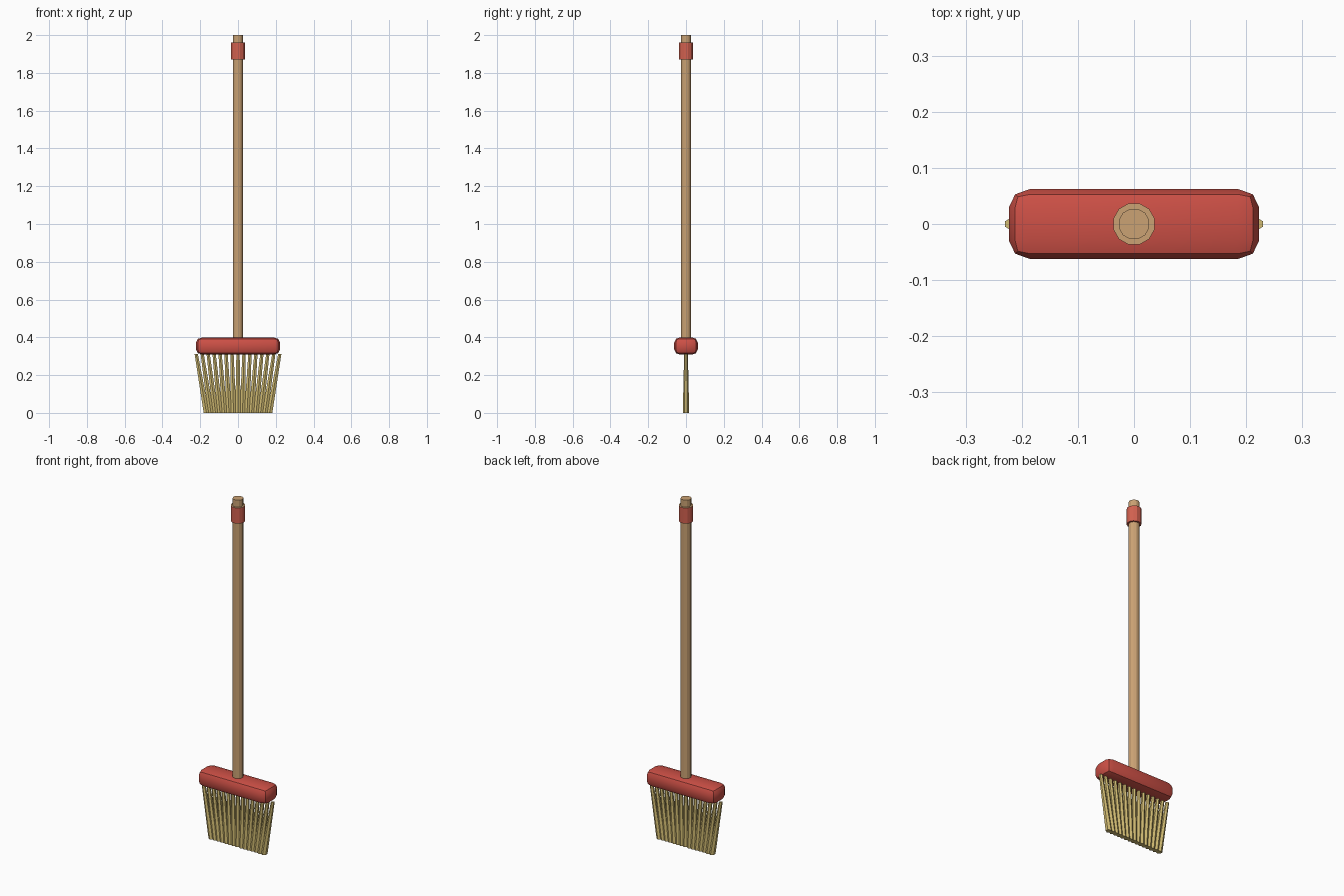
import bpy, bmesh, math
from mathutils import Vector

if "Cube" in bpy.data.objects:
    bpy.data.objects.remove(bpy.data.objects["Cube"])


def material(name, rgb):
    m = bpy.data.materials.new(name)
    m.diffuse_color = (*rgb, 1)
    m.use_nodes = True
    m.node_tree.nodes["Principled BSDF"].inputs["Base Color"].default_value = m.diffuse_color
    return m


WOOD = material("wood", (0.60, 0.365, 0.175))
RED = material("red", (0.61, 0.08, 0.061))
CORAL = material("coral_red", (0.65, 0.12, 0.08))
STRAW = material("straw", (0.64, 0.50, 0.17))


def finish(bm, name, *mats):
    bmesh.ops.recalc_face_normals(bm, faces=bm.faces)
    me = bpy.data.meshes.new(name)
    bm.to_mesh(me)
    bm.free()
    for m in mats:
        me.materials.append(m)
    ob = bpy.data.objects.new(name, me)
    bpy.context.collection.objects.link(ob)
    return ob


def lathe_rings(bm, rings, sides, turn):
    """Skin a stack of (centre, radius) rings and cap both ends."""
    loops = []
    for c, r in rings:
        loops.append([bm.verts.new(Vector(c) + Vector((
            r * math.cos(turn + 2 * math.pi * i / sides),
            r * math.sin(turn + 2 * math.pi * i / sides), 0)))
            for i in range(sides)])
    for a, b in zip(loops, loops[1:]):
        for i in range(sides):
            j = (i + 1) % sides
            bm.faces.new((a[i], a[j], b[j], b[i]))
    bm.faces.new(loops[0])
    bm.faces.new(loops[-1])


# Handle with a raised collar band near the top
bm = bmesh.new()
R, C = 0.028, 0.038
lathe_rings(bm, [((0, 0, z), r) for z, r in
                 ((0.38, R), (1.87, R), (1.87, C), (1.96, C), (1.96, R), (2.0, R))],
            12, math.radians(15))
bm.normal_update()
for f in bm.faces:
    c = f.calc_center_median()
    if 1.86 < c.z < 1.955:
        f.material_index = 1
finish(bm, "handle", WOOD, CORAL)

# Head: bevelled block, bevelled before stretching to its final size
bm = bmesh.new()
bmesh.ops.create_cube(bm, size=2)
bmesh.ops.bevel(bm, geom=bm.edges[:], offset=0.5, offset_type='OFFSET',
                segments=2, profile=0.5, affect='EDGES')
for v in bm.verts:
    # each axis keeps its own bevel depth
    for k, (half, bev) in enumerate(((0.223, 0.038), (0.0625, 0.033), (0.046, 0.027))):
        a = abs(v.co[k])
        v.co[k] = math.copysign(half - (1 - a) / 0.5 * bev, v.co[k])
    v.co.z += 0.354
head = finish(bm, "head", RED)
bpy.context.view_layer.objects.active = head
head.select_set(True)
bpy.ops.object.shade_smooth_by_angle(angle=math.radians(30))

# Bristles: a row of tufts, thin at the top and thick at the floor
bm = bmesh.new()
N = 15
for i in range(N):
    t = 2 * i / (N - 1) - 1
    lathe_rings(bm, [((0.167 * t, 0, 0), 0.017), ((0.221 * t, 0, 0.312), 0.010)],
                6, math.radians(30))
finish(bm, "bristles", STRAW)
